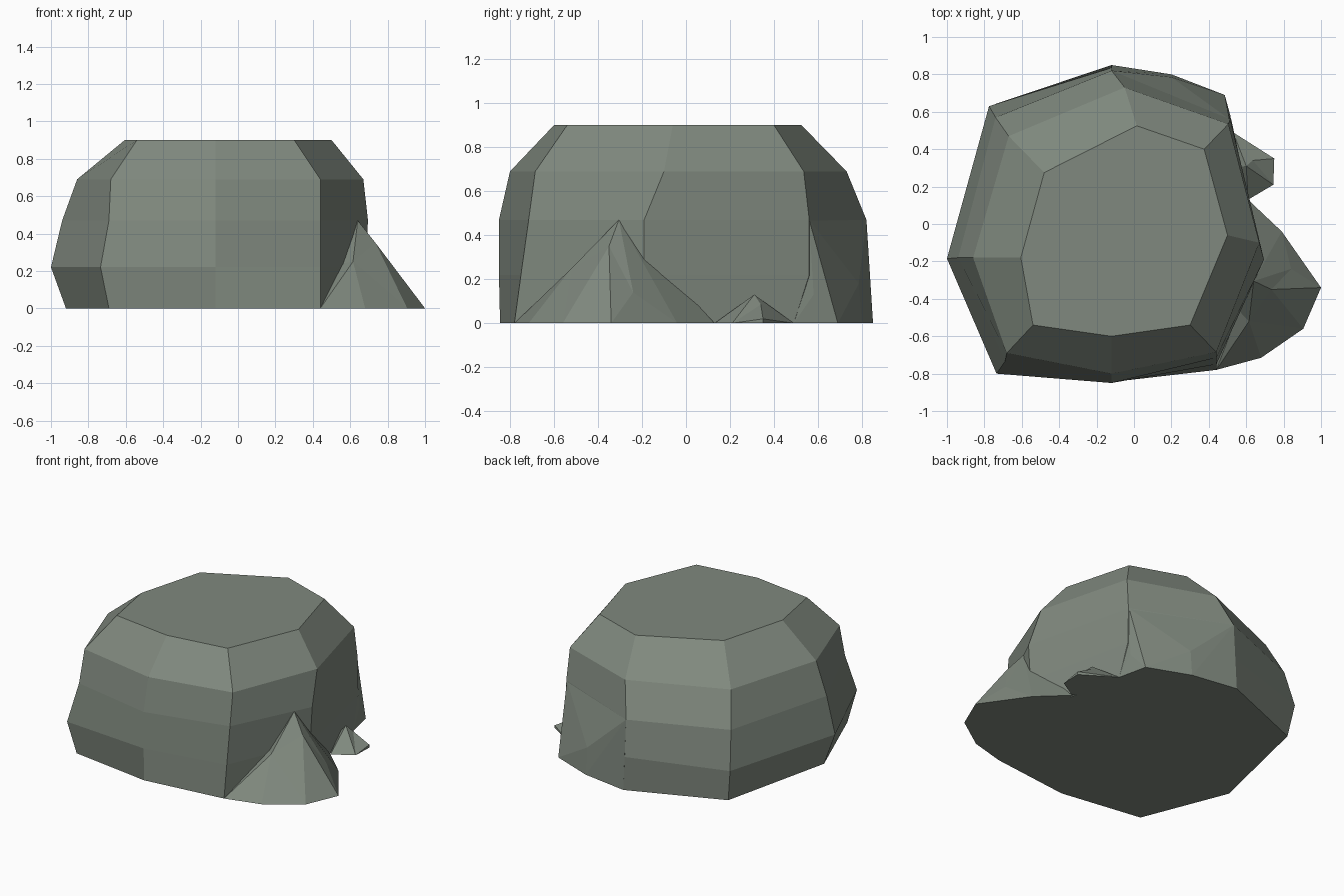
import bpy, bmesh

if "Cube" in bpy.data.objects:
    bpy.data.objects.remove(bpy.data.objects["Cube"])

stone = bpy.data.materials.new("grey green stone")
stone.diffuse_color = (0.215, 0.25, 0.21, 1)
stone.use_nodes = True
stone.node_tree.nodes["Principled BSDF"].inputs["Base Color"].default_value = stone.diffuse_color


def finish(name, bm):
    bmesh.ops.recalc_face_normals(bm, faces=bm.faces)
    mesh = bpy.data.meshes.new(name)
    bm.to_mesh(mesh)
    bm.free()
    mesh.materials.append(stone)
    ob = bpy.data.objects.new(name, mesh)
    bpy.context.collection.objects.link(ob)
    return ob


def loft(name, rings):
    bm = bmesh.new()
    loops = [[bm.verts.new((x, y, z)) for x, y in pts] for z, pts in rings]
    for a, b in zip(loops, loops[1:]):
        n = len(a)
        for i in range(n):
            j = (i + 1) % n
            bm.faces.new((a[i], a[j], b[j], b[i]))
    bm.faces.new(loops[0][::-1])
    bm.faces.new(loops[-1])
    return finish(name, bm)


def faceted(name, points, faces):
    bm = bmesh.new()
    v = [bm.verts.new(p) for p in points]
    for f in faces:
        bm.faces.new([v[i] for i in f])
    return finish(name, bm)


def hull(name, points):
    bm = bmesh.new()
    v = [bm.verts.new(p) for p in points]
    res = bmesh.ops.convex_hull(bm, input=v)
    bmesh.ops.delete(bm, geom=list({g for g in res["geom_interior"] + res["geom_unused"]
                                    if isinstance(g, bmesh.types.BMVert)}), context='VERTS')
    return finish(name, bm)


# main boulder: eight-sided rings, bottom to top
loft("boulder", [
    (0.0, [(-.69, -.76), (-.12, -.845), (.44, -.78), (.66, -.19),
           (.53, .49), (-.12, .85), (-.74, .6), (-.92, -.18)]),
    (0.22, [(-.735, -.8), (-.12, -.85), (.44, -.75), (.68, -.19),
            (.52, .56), (-.12, .835), (-.775, .63), (-1.0, -.185)]),
    (0.47, [(-.69, -.735), (-.12, -.85), (.44, -.715), (.695, -.19),
            (.515, .56), (-.12, .82), (-.74, .57), (-.94, -.18)]),
    (0.69, [(-.68, -.69), (-.12, -.8), (.44, -.685), (.67, -.1),
            (.505, .535), (-.05, .73), (-.67, .47), (-.86, -.18)]),
    (0.90, [(-.54, -.54), (-.12, -.6), (.3, -.54), (.5, -.06),
            (.375, .4), (.015, .525), (-.48, .275), (-.605, -.18)]),
])

# large pointed crag on the right: base 0-5, left shoulder 6, peak 7,
# right shoulder 8, low knob 9, inner closing point 10
faceted("large_crag", [
    (.44, -.78, 0), (.68, -.715, 0), (.905, -.56, 0), (1.0, -.34, 0),
    (.79, -.04, 0), (.61, .13, 0), (.615, -.52, .25), (.64, -.305, .47),
    (.735, -.35, .35), (.84, -.24, .14), (.45, -.35, .22)],
    [(0, 1, 6), (1, 2, 6), (6, 2, 8), (6, 8, 7), (2, 3, 8), (8, 3, 9),
     (3, 4, 9), (8, 9, 7), (7, 9, 4), (7, 4, 5), (7, 5, 10), (6, 7, 10),
     (0, 6, 10), (5, 0, 10), (5, 4, 3, 2, 1, 0)])

# small crag further back: base 0-4, peak 5, ridge 6
faceted("small_crag", [
    (.53, .49, 0), (.75, .35, 0), (.745, .21, 0), (.61, .13, 0), (.5, .3, 0),
    (.6, .31, .13), (.635, .34, .085), (.75, .35, .02)],
    [(2, 3, 5), (5, 6, 2), (6, 7, 2), (7, 1, 2), (0, 1, 7), (0, 7, 6), (0, 6, 5),
     (3, 4, 5), (4, 0, 5), (4, 3, 2, 1, 0)])

# low bulge at the back right corner
hull("rear_bulge", [
    (-.12, .85, 0), (.2, .8, 0), (.485, .69, 0), (.53, .49, 0),
    (.2, .785, .18), (.515, .58, .13), (-.12, .835, .22),
    (.51, .56, .47), (-.12, .82, .47), (.1, .4, 0)])
